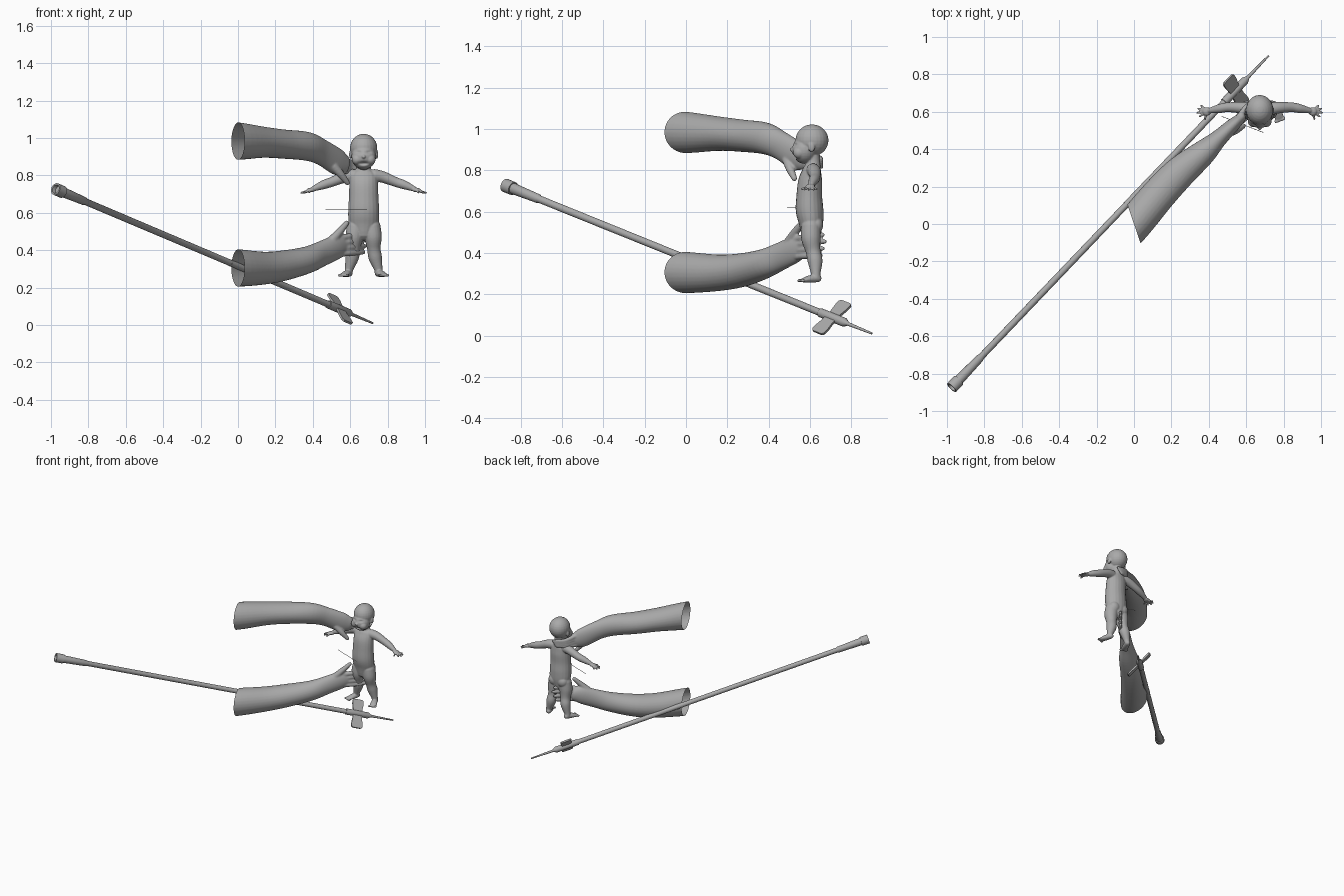
import bpy
import bmesh
import math
from mathutils import Vector, Matrix

default_cube = bpy.data.objects.get("Cube")
if default_cube:
    bpy.data.objects.remove(default_cube, do_unlink=True)

# One plain grey for everything
grey = bpy.data.materials.new("plain_grey")
grey.use_nodes = True
grey.diffuse_color = (0.4, 0.4, 0.4, 1)
grey.node_tree.nodes["Principled BSDF"].inputs["Base Color"].default_value = (0.4, 0.4, 0.4, 1)

UP = Vector((0, 0, 1))
BACK = Vector((0, 1, 0))


def spline(points, steps):
    """Smoothly interpolate rows of numbers (position followed by radii)."""
    rows = []
    last = len(points) - 1
    for i in range(last):
        a, b, c, d = (points[max(0, min(last, k))] for k in (i - 1, i, i + 1, i + 2))
        for step in range(steps):
            t = step / steps
            rows.append([q + t / 2 * (r - p + t * (2 * p - 5 * q + 4 * r - s + t * (3 * (q - r) + s - p)))
                         for p, q, r, s in zip(a, b, c, d)])
    rows.append(list(points[last]))
    return rows


def tube(bm, points, up=UP, steps=5, sides=20):
    """Loft round-ended ellipses along a path; rows are x, y, z, side radius, up radius."""
    points = [tuple(p) if len(p) == 5 else (*p, p[3]) for p in points]
    rows = spline(points, steps)
    centres = [Vector(r[:3]) for r in rows]
    first = (centres[1] - centres[0]).normalized()
    final = (centres[-1] - centres[-2]).normalized()
    rings = []
    for i, row in enumerate(rows):
        along = centres[min(i + 1, len(rows) - 1)] - centres[max(i - 1, 0)]
        rings.append((centres[i], along.normalized(), row[3], row[4]))

    def dome(ring, direction):
        centre, along, a, b = ring
        angles = [math.radians(g) for g in (30, 55, 75)]
        return [(centre + direction * min(a, b) * math.sin(g), along,
                 a * math.cos(g), b * math.cos(g)) for g in angles]

    rings = dome(rings[0], -first)[::-1] + rings + dome(rings[-1], final)
    loops = []
    for centre, along, a, b in rings:
        side = along.cross(up).normalized()
        over = side.cross(along)
        loops.append([bm.verts.new(centre + side * a * math.cos(g) + over * b * math.sin(g))
                      for g in (math.tau * k / sides for k in range(sides))])
    skin_loops(bm, loops)


def skin_loops(bm, loops):
    for low, high in zip(loops, loops[1:]):
        for k in range(len(low)):
            bm.faces.new((low[k - 1], low[k], high[k], high[k - 1]))
    bm.faces.new(loops[0][::-1])
    bm.faces.new(loops[-1])


def ball(bm, centre, radii):
    scale = Matrix.Diagonal((*radii, 1))
    bmesh.ops.create_uvsphere(bm, u_segments=24, v_segments=14, radius=1,
                              matrix=Matrix.Translation(centre) @ scale)


def finish(name, bm):
    bmesh.ops.recalc_face_normals(bm, faces=bm.faces)
    mesh = bpy.data.meshes.new(name)
    bm.to_mesh(mesh)
    bm.free()
    mesh.materials.append(grey)
    obj = bpy.data.objects.new(name, mesh)
    bpy.context.collection.objects.link(obj)
    bpy.ops.object.select_all(action='DESELECT')
    obj.select_set(True)
    bpy.context.view_layer.objects.active = obj
    return obj


def fuse(obj, voxel):
    """Melt overlapping volumes into one skin and bake the result."""
    remesh = obj.modifiers.new("Fuse", 'REMESH')
    remesh.mode = 'VOXEL'
    remesh.voxel_size = voxel
    relax = obj.modifiers.new("Relax", 'SMOOTH')
    relax.factor, relax.iterations = 0.5, 3
    bpy.ops.object.modifier_apply(modifier=remesh.name)
    bpy.ops.object.modifier_apply(modifier=relax.name)
    bpy.ops.object.shade_smooth()


# Arm centre line seen from above, with half widths
track = [(-.12, -.13, .095), (0, 0, .096), (.135, .16, .092), (.245, .275, .086),
         (.37, .38, .068), (.45, .455, .047), (.53, .53, .036), (.57, .565, .027)]


def adult_arm(name, heights, fingers, thumb):
    bm = bmesh.new()
    tube(bm, [(x, y, z, w, h) for (x, y, w), (z, h) in zip(track, heights)], sides=28)
    for digit in fingers + [thumb]:
        tube(bm, digit, sides=10)
    obj = finish(name, bm)
    fuse(obj, 0.006)
    # Slice the arm open at a slant
    bm = bmesh.new()
    bm.from_mesh(obj.data)
    bmesh.ops.bisect_plane(bm, geom=bm.verts[:] + bm.edges[:] + bm.faces[:], clear_inner=True,
                           plane_co=(0, 0, 0), plane_no=(.95, .32, 0))
    bm.to_mesh(obj.data)
    bm.free()


# Upper arm: fingers behind the neck, thumb in front of the shoulder
upper_fingers = [[(.55, .55, .9 - .026 * k, .017), (.6, .625, .87 - .016 * k, .015),
                  (.65, .65, .858 - .013 * k, .012), (.7 - .01 * k, .656, .85 - .012 * k, .009)]
                 for k in range(4)]
adult_arm("upper_adult_arm",
          [(.99, .101), (.983, .1), (.977, .083), (.967, .078),
           (.955, .077), (.922, .07), (.872, .072), (.855, .055)],
          upper_fingers,
          [(.51, .49, .85, .025), (.55, .505, .805, .021), (.585, .525, .76, .014)])

# Lower arm: fingers run on between the legs, thumb outside the thigh
lower_fingers = [[(.54, .53, .465 - .028 * k, .018), (.6, .57, .475 - .03 * k, .016),
                  (.645, .615, .483 - .032 * k, .0145),
                  (.688 - .008 * abs(k - 1), .672 - .01 * abs(k - 1), .488 - .033 * k, .011)]
                 for k in range(4)]
adult_arm("lower_adult_arm",
          [(.31, .101), (.305, .1), (.304, .088), (.318, .081),
           (.348, .072), (.382, .068), (.418, .065), (.428, .05)],
          lower_fingers,
          [(.49, .49, .44, .026), (.54, .525, .495, .021), (.582, .56, .545, .014)])

# Baby: trunk and neck
MID = 0.672
bm = bmesh.new()
trunk = [(.5, .605, .06, .05), (.55, .605, .08, .06), (.61, .598, .083, .067), (.68, .597, .079, .062),
         (.75, .602, .077, .058), (.8, .61, .072, .045), (.83, .615, .042, .036), (.87, .61, .036, .036)]
tube(bm, [(MID, y, z, w, d) for z, y, w, d in trunk], up=BACK)

# Baby: skull, face and nose
for centre, radii in [((MID, .61, .945), (.073, .08, .077)), ((MID, .573, .898), (.066, .06, .066)),
                      ((MID, .513, .9), (.011, .011, .01))]:
    ball(bm, centre, radii)

for s in (-1, 1):
    # Ears, cheeks and buttocks
    ball(bm, (MID + s * .07, .608, .912), (.008, .016, .024))
    ball(bm, (MID + s * .034, .548, .885), (.03, .03, .03))
    ball(bm, (MID + s * .036, .628, .535), (.042, .036, .042))
    # Legs
    leg = [(.042, .605, .53, .047), (.05, .605, .47, .047), (.054, .615, .41, .036),
           (.062, .625, .36, .036), (.078, .628, .3, .023), (.08, .63, .28, .022)]
    tube(bm, [(MID + s * x, y, z, r) for x, y, z, r in leg], up=BACK)
    # Feet and toes
    foot = [(.078, .637, .277, .02, .019), (.092, .6, .274, .023, .018), (.105, .57, .268, .025, .011)]
    tube(bm, [(MID + s * x, *rest) for x, *rest in foot])
    for k in range(5):
        ball(bm, (MID + s * (.086 + .011 * k), .549 + .004 * k, .266), (.007, .011, .008))
    # Arms
    arm = [(.055, .615, .8, .034), (.1, .622, .792, .031), (.17, .624, .765, .026),
           (.215, .617, .75, .024), (.265, .607, .73, .015)]
    tube(bm, [(MID + s * x, *rest) for x, *rest in arm])
    # Hands with spread fingers
    palm = Vector((MID + s * .282, .602, .722))
    ball(bm, palm, (.024, .023, .012))
    for angle, length in ((-75, .042), (-35, .048), (-8, .052), (18, .05), (45, .044)):
        g = math.radians(angle)
        tip = palm + length * Vector((s * math.cos(g), math.sin(g), -.3))
        tube(bm, [(*palm, .008), (*tip, .006)], sides=8)

baby = finish("baby", bm)
fuse(baby, 0.004)

# Press in the closed eyes and the open crying mouth
dents = [(MID - .028, .924, .017, .008, .007), (MID + .028, .924, .017, .008, .007),
         (MID, .864, .022, .009, .016)]
for v in baby.data.vertices:
    if v.co.y < .57:
        for x, z, wide, tall, depth in dents:
            v.co.y += depth * math.exp(-((v.co.x - x) / wide) ** 2 - ((v.co.z - z) / tall) ** 2)

# Spear: turned shaft with butt cap, grip, collar and thin point
butt, point = Vector((-.975, -.875, .727)), Vector((.72, .9, .01))
shaft = [(.008, .02), (0, .024), (0, .033), (.022, .033), (.022, .027), (.09, .022), (.093, .018),
         (.55, .017), (.55, .018), (.86, .017), (.86, .022), (.925, .022), (.935, .009), (1, .005)]
bm = bmesh.new()
spear_line = (point - butt).normalized()
side = spear_line.cross(UP).normalized()
over = side.cross(spear_line)
skin_loops(bm, [[bm.verts.new(butt.lerp(point, t) + r * (side * math.cos(g) + over * math.sin(g)))
                 for g in (math.tau * k / 20 for k in range(20))] for t, r in shaft])
finish("spear_shaft", bm)
bpy.ops.object.shade_smooth_by_angle(angle=math.radians(35))

# Flat cross blade through the collar
span = Vector((-.045, .064, .0725))
span = (span - spear_line * span.dot(spear_line)).normalized()
thick = span.cross(spear_line) * 0.012
quarter = [(.03, .034), (.075, .041), (.1, .041), (.11, .03)]
outline = quarter + [(u, -v) for u, v in quarter[::-1]]
outline += [(-u, -v) for u, v in outline]
bm = bmesh.new()
hub = Vector((.545, .706, .087)) - thick / 2
blade = bm.faces.new([bm.verts.new(hub + span * u + spear_line * v) for u, v in outline])
solid = bmesh.ops.extrude_face_region(bm, geom=[blade], use_keep_orig=True)
bmesh.ops.translate(bm, vec=thick, verts=[g for g in solid["geom"] if isinstance(g, bmesh.types.BMVert)])
finish("spear_cross_blade", bm)

# Fine needle crossing the belly
bm = bmesh.new()
tube(bm, [(.47, .575, .62, .0015), (.69, .49, .62, .0015)], steps=1, sides=6)
finish("needle", bm)
